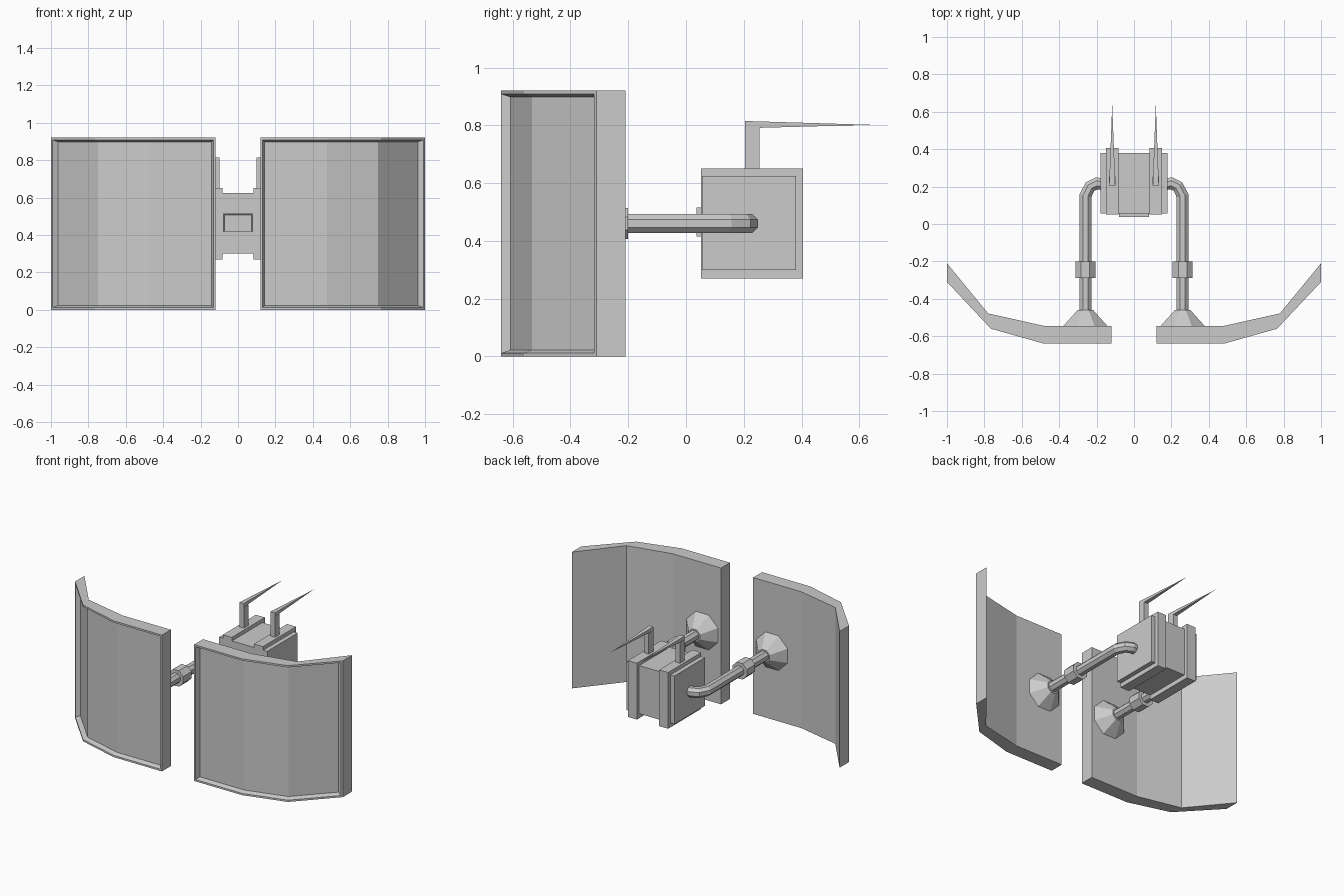
import bpy, bmesh, math
from mathutils import Vector

cube = bpy.data.objects.get("Cube")
if cube:
    bpy.data.objects.remove(cube, do_unlink=True)

metal = bpy.data.materials.new("light grey metal")
metal.use_nodes = True
grey = (0.6, 0.6, 0.6, 1)
metal.diffuse_color = grey
metal.node_tree.nodes["Principled BSDF"].inputs["Base Color"].default_value = grey


def finish(name, bm, mirrored=False):
    """Turn a bmesh into a flat-shaded object, optionally mirrored across x."""
    bmesh.ops.recalc_face_normals(bm, faces=bm.faces)
    mesh = bpy.data.meshes.new(name)
    bm.to_mesh(mesh)
    bm.free()
    mesh.materials.append(metal)
    obj = bpy.data.objects.new(name, mesh)
    bpy.context.collection.objects.link(obj)
    if mirrored:
        obj.modifiers.new("Mirror", "MIRROR").use_axis[0] = True
    return obj


def add_box(bm, low, high):
    low, high = Vector(low), Vector(high)
    verts = bmesh.ops.create_cube(bm, size=1)["verts"]
    for v in verts:
        v.co = (low + high) / 2 + v.co * (high - low)
    return verts


def box(name, low, high, mirrored=False):
    bm = bmesh.new()
    add_box(bm, low, high)
    return finish(name, bm, mirrored)


def sweep(name, path, radii, z, sides=8):
    """Closed faceted tube along a level path, with a radius at each point."""
    bm = bmesh.new()
    pts = [Vector((x, y, z)) for x, y in path]
    rings = []
    for i, p in enumerate(pts):
        into = (p - pts[i - 1]).normalized() if i else None
        out = (pts[i + 1] - p).normalized() if i + 1 < len(pts) else into
        into = into or out
        side = (into + out).normalized().cross(Vector((0, 0, 1)))
        ring = []
        for k in range(sides):
            a = math.tau * (k + 0.5) / sides
            ring.append(bm.verts.new(p + radii[i] * (side * math.cos(a) + Vector((0, 0, math.sin(a))))))
        rings.append(ring)
    for a, b in zip(rings, rings[1:]):
        for k in range(sides):
            n = (k + 1) % sides
            bm.faces.new((a[k], a[n], b[n], b[k]))
    bm.faces.new(rings[0])
    bm.faces.new(rings[-1])
    return finish(name, bm, True)


# Curved shield panels with a recessed, rimmed front
front = [(0.12, -0.64), (0.48, -0.64), (0.765, -0.56), (1.0, -0.31)]
back = [(0.12, -0.545), (0.48, -0.545), (0.78, -0.478), (1.0, -0.21)]
bm = bmesh.new()
columns = [[bm.verts.new((x, y, z)) for (x, y), z in ((f, 0), (f, 0.92), (b, 0.92), (b, 0))]
           for f, b in zip(front, back)]
front_faces = []
for a, b in zip(columns, columns[1:]):
    for k in range(4):
        n = (k + 1) % 4
        face = bm.faces.new((a[k], a[n], b[n], b[k]))
        if k == 0:
            front_faces.append(face)
bm.faces.new(columns[0])
bm.faces.new(columns[-1])
bmesh.ops.recalc_face_normals(bm, faces=bm.faces)
bmesh.ops.inset_region(bm, faces=front_faces, thickness=0.012, use_even_offset=True)
bmesh.ops.inset_region(bm, faces=front_faces, thickness=0.01, depth=-0.03, use_even_offset=True)
finish("shield_panels", bm, True)

# Support arms: flared mount, bent tube and collar
arm_z = 0.46
sweep("arm_mounts", [(0.26, -0.55), (0.26, -0.46)], [0.132, 0.045], arm_z)
sweep("arm_tubes", [(0.26, -0.48), (0.26, 0.15), (0.235, 0.2), (0.2, 0.217), (0.16, 0.212)],
      [0.035] * 5, arm_z)
sweep("arm_collars", [(0.26, -0.29), (0.26, -0.2)], [0.058] * 2, arm_z)

# Central housing with two raised bands
box("housing", (-0.18, 0.055, 0.3), (0.18, 0.38, 0.625))
box("housing_bands", (0.083, 0.052, 0.27), (0.15, 0.405, 0.65), True)

# Front plate with an inset centre
bm = bmesh.new()
add_box(bm, (-0.08, 0.037, 0.415), (0.08, 0.06, 0.515))
bmesh.ops.recalc_face_normals(bm, faces=bm.faces)
face = [f for f in bm.faces if f.normal.y < -0.9]
bmesh.ops.inset_region(bm, faces=face, thickness=0.008)
bmesh.ops.inset_region(bm, faces=face, thickness=0.002, depth=-0.006)
finish("front_plate", bm)

# Antennas: upright post and a spike tapering backwards
box("antenna_posts", (0.1, 0.205, 0.64), (0.133, 0.255, 0.79), True)
bm = bmesh.new()
for v in add_box(bm, (0.1, 0.205, 0.79), (0.133, 0.64, 0.815)):
    if v.co.y > 0.5:
        v.co = (0.1165, 0.64, 0.802)
bmesh.ops.remove_doubles(bm, verts=bm.verts, dist=0.0001)
finish("antenna_spikes", bm, True)
